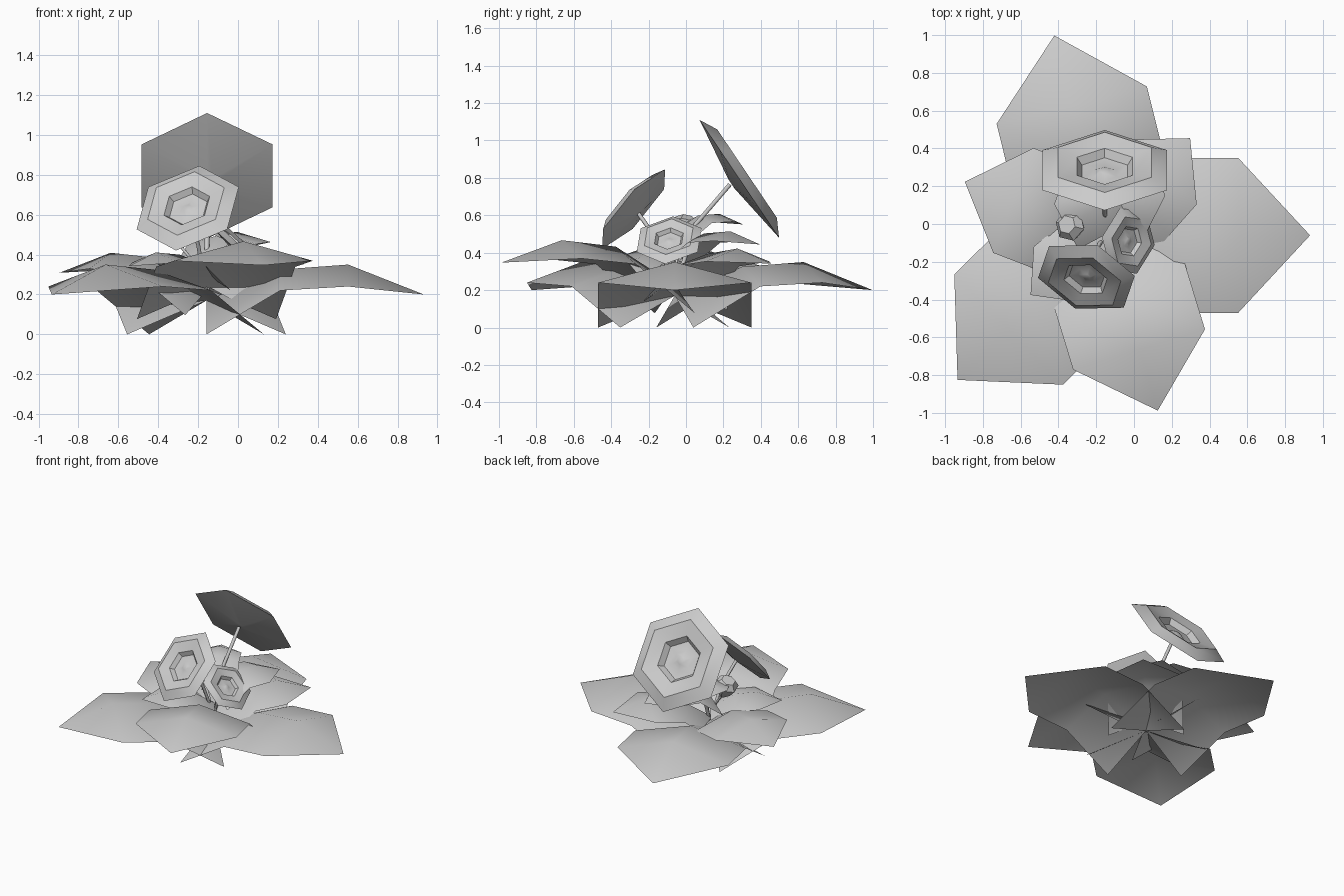
import bpy, bmesh, math
from mathutils import Vector, Matrix

if "Cube" in bpy.data.objects:
    bpy.data.objects.remove(bpy.data.objects["Cube"])

CENTRE = Vector((-0.158, -0.06, 0))


def finish(name, bm, angle):
    me = bpy.data.meshes.new(name)
    bm.to_mesh(me)
    bm.free()
    ob = bpy.data.objects.new(name, me)
    bpy.context.collection.objects.link(ob)
    bpy.ops.object.select_all(action='DESELECT')
    ob.select_set(True)
    bpy.context.view_layer.objects.active = ob
    bpy.ops.object.shade_smooth_by_angle(angle=math.radians(angle))
    return ob


# Folded leaf: rows of (distance, edge height, midrib height), then a tip
def leaf(name, angle, size, z, lift, drop):
    bm = bmesh.new()
    rows = [(0, -drop, 0.17 - drop), (0.37, 0.22, 0.325), (0.71, 0.24, 0.35)]
    grid = [[bm.verts.new((r, w, h + lift * r)) for w, h in ((-0.41, e), (0, m), (0.41, e))]
            for r, e, m in rows]
    tip = bm.verts.new((1.09, 0, 0.2 + lift * 1.09))
    for a, b in zip(grid, grid[1:]):
        for i in (0, 1):
            bm.faces.new((a[i], b[i], b[i + 1], a[i + 1]))
    for i in (0, 1):
        bm.faces.new((grid[2][i], tip, grid[2][i + 1]))
    bm.transform(Matrix.Translation(CENTRE + Vector((0, 0, z)))
                 @ Matrix.Rotation(math.radians(angle), 4, 'Z') @ Matrix.Scale(size, 4))
    finish(name, bm, 60)


# Six-sided turned shape, facing along a normal with one corner upward
def hex_turn(name, profile, pos, normal, size, angle=35):
    n = Vector(normal).normalized()
    up = (Vector((0, 0, 1)) - n * n.z).normalized()
    side = up.cross(n)
    bm = bmesh.new()
    rings = []
    for r, h in profile:
        rings.append([bm.verts.new(Vector(pos) + size * (
            n * h + r * (up * math.cos(k * math.pi / 3) + side * math.sin(k * math.pi / 3))))
            for k in range(6)])
    for a, b in zip(rings, rings[1:]):
        for k in range(6):
            bm.faces.new((a[k], a[(k + 1) % 6], b[(k + 1) % 6], b[k]))
    bm.faces.new(rings[0][::-1])
    bm.faces.new(rings[-1])
    bmesh.ops.recalc_face_normals(bm, faces=bm.faces)
    finish(name, bm, angle)


def stem(name, end, bend, radius):
    cu = bpy.data.curves.new(name, 'CURVE')
    cu.dimensions = '3D'
    cu.bevel_depth = radius
    cu.bevel_resolution = 1
    sp = cu.splines.new('POLY')
    pts = [CENTRE + Vector((0, 0, 0.2)), Vector(bend), Vector(end)]
    sp.points.add(len(pts) - 1)
    for p, c in zip(sp.points, pts):
        p.co = (*c, 1)
    ob = bpy.data.objects.new(name, cu)
    bpy.context.collection.objects.link(ob)


# Leaves in three tiers: angle, size, base height, lift along the length, root drop
for tier, leaves in {
    "lower": [(0, 1.0, 0.0, 0, 0), (104, 1.0, 0.0, 0, 0), (224.6, 1.0, 0.0, 0, 0)],
    "middle": [(-73, 0.89, 0.13, 0.04, 0.06), (159, 0.725, 0.14, 0.03, 0.06),
               (48.5, 0.63, 0.175, 0.06, 0.06)],
    "upper": [(219, 0.46, 0.25, 0, 0.06), (63, 0.47, 0.35, 0, 0.06),
              (118, 0.38, 0.475, 0, 0.06)],
}.items():
    for i, spec in enumerate(leaves):
        leaf(f"{tier}_leaf_{i + 1}", *spec)

# Flowers: shallow back cone, wide rim, raised lip, stepped bowl and centre knob
FLOWER = [(0.03, -0.05), (0.38, 0.0), (0.285, 0.05), (0.17, 0.025),
          (0.14, -0.015), (0.07, -0.02), (0.03, 0.0)]
hex_turn("large_flower", FLOWER, (-0.155, 0.285, 0.795), (0, 0.83, 0.56), 1.0)
hex_turn("front_flower", FLOWER, (-0.252, -0.28, 0.633), (-0.25, -0.72, 0.64), 0.73)
hex_turn("small_flower", FLOWER, (-0.03, -0.09, 0.467), (0.66, -0.1, 0.74), 0.50)

# Closed bud
hex_turn("bud", [(0.015, 0), (0.06, 0.06), (0.085, 0.12), (0.05, 0.16)],
         (-0.29, -0.02, 0.44), (-0.4, 0.1, 0.88), 1.0)

# Stems
stem("large_flower_stem", (-0.155, 0.235, 0.765), (-0.155, 0.05, 0.55), 0.013)
stem("front_flower_stem", (-0.245, -0.255, 0.61), (-0.20, -0.14, 0.45), 0.011)
stem("small_flower_stem", (-0.04, -0.088, 0.455), (-0.12, -0.07, 0.36), 0.009)
stem("bud_stem", (-0.29, -0.02, 0.445), (-0.22, -0.05, 0.36), 0.008)
